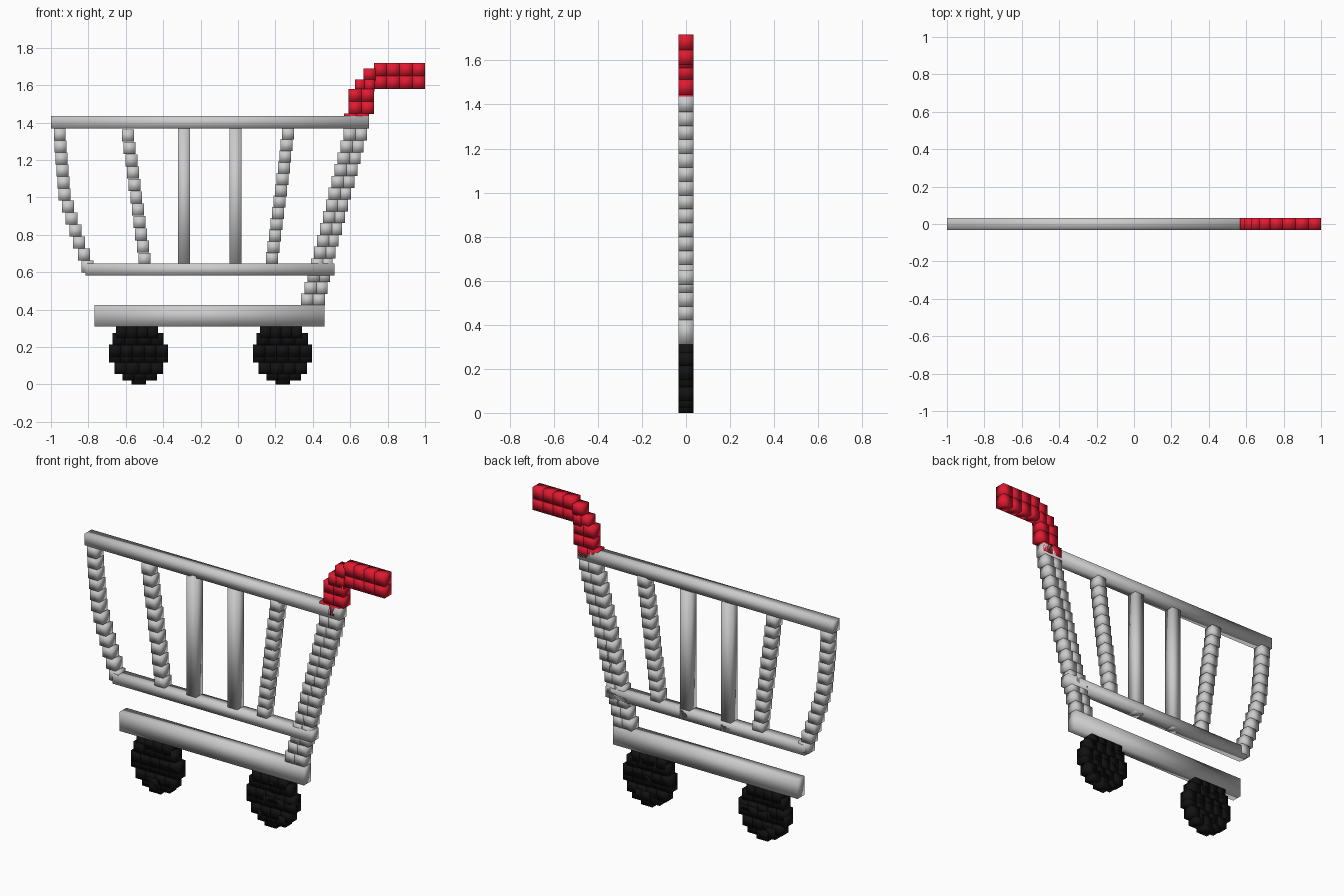
import bpy, bmesh
from mathutils import Matrix, Vector

if "Cube" in bpy.data.objects:
    bpy.data.objects.remove(bpy.data.objects["Cube"])

C = 0.066          # block size, also the thickness of the whole cart


def material(name, color):
    m = bpy.data.materials.new(name)
    m.diffuse_color = color
    m.use_nodes = True
    m.node_tree.nodes["Principled BSDF"].inputs["Base Color"].default_value = m.diffuse_color
    return m


RED = material("red", (0.75, 0.01, 0.03, 1))
BLACK = material("black", (0.006, 0.006, 0.006, 1))


def build(name, boxes, mat=None):
    """One object from soft-shaded boxes given as (x0, x1, z0, z1)."""
    bm = bmesh.new()
    for x0, x1, z0, z1 in boxes:
        mtx = Matrix.Translation(((x0 + x1) / 2, 0, (z0 + z1) / 2)) @ Matrix.Diagonal((x1 - x0, C, z1 - z0, 1))
        bmesh.ops.create_cube(bm, size=1, matrix=mtx)
    for f in bm.faces:
        f.smooth = True
    me = bpy.data.meshes.new(name)
    bm.to_mesh(me)
    bm.free()
    ob = bpy.data.objects.new(name, me)
    bpy.context.collection.objects.link(ob)
    if mat:
        me.materials.append(mat)
    return ob


def block(x, z, s=0.064):
    return (x - s / 2, x + s / 2, z - s / 2, z + s / 2)


def stack(points, step=0.063):
    """Blocks stepping down a polyline of (x, z) points at even heights."""
    top, bottom = points[0][1], points[-1][1]
    n = round((top - bottom) / step)
    out = []
    for i in range(n + 1):
        z = top + (bottom - top) * i / n
        for (xa, za), (xb, zb) in zip(points, points[1:]):
            if za + 1e-6 >= z >= zb - 1e-6:
                out.append(block(xa + (xb - xa) * (za - z) / (za - zb), z))
                break
    return out


def grid(x0, x1, z0, z1, nx, nz):
    dx, dz = (x1 - x0) / nx, (z1 - z0) / nz
    return [(x0 + i * dx, x0 + (i + 1) * dx, z0 + j * dz, z0 + (j + 1) * dz)
            for i in range(nx) for j in range(nz)]


# Rails and chassis
build("top_rail", [(-1.0, 0.70, 1.367, 1.436)])
build("lower_rail", [(-0.815, 0.515, 0.583, 0.646)])
build("chassis", [(-0.767, 0.463, 0.31, 0.424)])

# Basket bars
build("front_bar", stack([(-0.953, 1.335), (-0.94, 1.15), (-0.925, 1.0), (-0.885, 0.87),
                          (-0.85, 0.76), (-0.815, 0.67), (-0.805, 0.63)]))
build("slanted_bar_front", stack([(-0.588, 1.33), (-0.50, 0.67)]))
build("slanted_bar_rear", stack([(0.268, 1.34), (0.183, 0.675)]))
build("upright_bar_front", [(-0.32, -0.257, 0.583, 1.378)])
build("upright_bar_rear", [(-0.046, 0.018, 0.583, 1.378)])

# Double rear post
build("rear_post", stack([(0.595, 1.335), (0.43, 0.67), (0.37, 0.453)]) +
      stack([(0.657, 1.335), (0.48, 0.67), (0.432, 0.453)]))

# Handle
build("handle", grid(0.567, 0.70, 1.383, 1.447, 2, 1) + grid(0.592, 0.727, 1.445, 1.58, 2, 2)
      + grid(0.625, 0.73, 1.565, 1.63, 2, 1) + grid(0.67, 0.735, 1.625, 1.69, 1, 1)
      + grid(0.727, 1.0, 1.58, 1.717, 4, 2), RED)

# Wheels: rows of blocks (left, right, bottom of row)
ROWS = [(-0.12, 0.105, 0.247), (-0.14, 0.135, 0.21), (-0.158, 0.158, 0.15),
        (-0.158, 0.158, 0.117), (-0.128, 0.132, 0.055), (-0.085, 0.10, 0.022),
        (-0.037, 0.04, 0.0)]
for name, cx in (("front_wheel", -0.532), ("rear_wheel", 0.238)):
    boxes = []
    for a, b, z in ROWS:
        boxes += grid(cx + a, cx + b, z, z + 0.064, max(1, round((b - a) / 0.063)), 1)
    build(name, boxes, BLACK)
